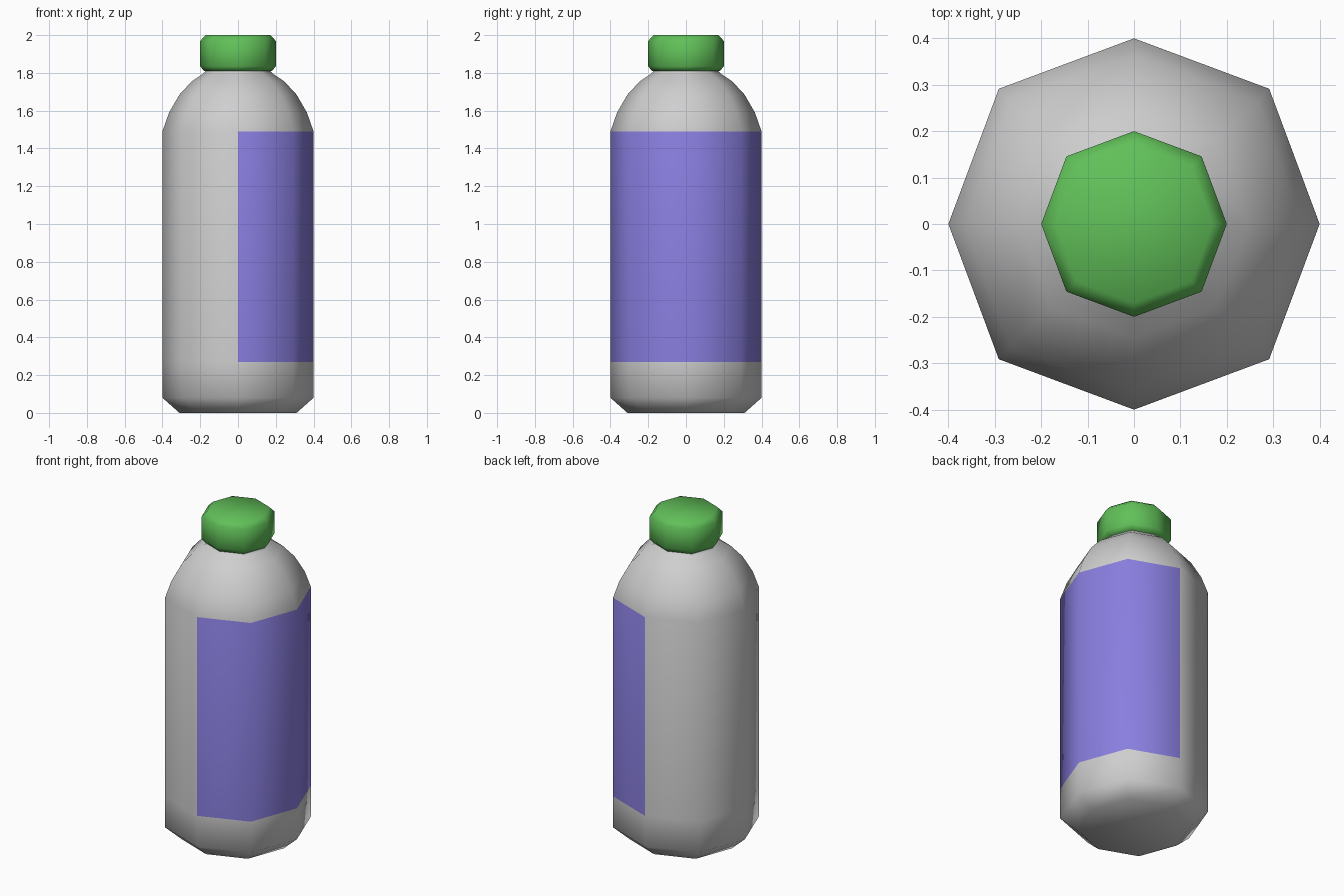
import bpy
import bmesh
from math import cos, sin, pi

SIDES = 8

cube = bpy.data.objects.get("Cube")
if cube:
    bpy.data.objects.remove(cube, do_unlink=True)


def make_material(name, rgb):
    mat = bpy.data.materials.new(name)
    mat.use_nodes = True
    color = (*rgb, 1.0)
    mat.diffuse_color = color
    mat.node_tree.nodes["Principled BSDF"].inputs["Base Color"].default_value = color
    return mat


def lathe(name, profile, materials):
    """Eight-sided turned solid from (radius, height) pairs, capped at both ends."""
    bm = bmesh.new()
    rings = []
    for radius, z in profile:
        ring = []
        for i in range(SIDES):
            angle = 2 * pi * i / SIDES
            # Diagonal corners sit slightly further out than those on the axes
            r = radius * (1.03 if i % 2 else 1.0)
            ring.append(bm.verts.new((r * cos(angle), r * sin(angle), z)))
        rings.append(ring)
    for low, high in zip(rings, rings[1:]):
        for i in range(SIDES):
            j = (i + 1) % SIDES
            bm.faces.new((low[i], low[j], high[j], high[i]))
    bm.faces.new(rings[0][::-1])
    bm.faces.new(rings[-1])
    for face in bm.faces:
        face.smooth = True
    mesh = bpy.data.meshes.new(name)
    bm.to_mesh(mesh)
    bm.free()
    for mat in materials:
        mesh.materials.append(mat)
    obj = bpy.data.objects.new(name, mesh)
    bpy.context.collection.objects.link(obj)
    return obj


grey = make_material("bottle grey", (0.62, 0.62, 0.62))
purple = make_material("label purple", (0.25, 0.21, 0.74))
green = make_material("cap green", (0.12, 0.53, 0.10))

# Bottle body: chamfered base, straight wall, domed shoulder, short neck
LABEL_LOW, LABEL_HIGH = 0.27, 1.49
body = lathe("bottle_body", [
    (0.31, 0.0), (0.4, 0.08), (0.4, LABEL_LOW), (0.4, LABEL_HIGH),
    (0.365, 1.59), (0.31, 1.685), (0.245, 1.755), (0.185, 1.795),
    (0.17, 1.81), (0.17, 1.84),
], [grey, purple])

# Label wraps the +x half of the straight wall
for face in body.data.polygons:
    if face.center.x > 0 and LABEL_LOW < face.center.z < LABEL_HIGH:
        face.material_index = 1

# Screw cap with softened rims
lathe("cap", [
    (0.18, 1.81), (0.2, 1.835), (0.2, 1.97), (0.17, 2.0),
], [green])
